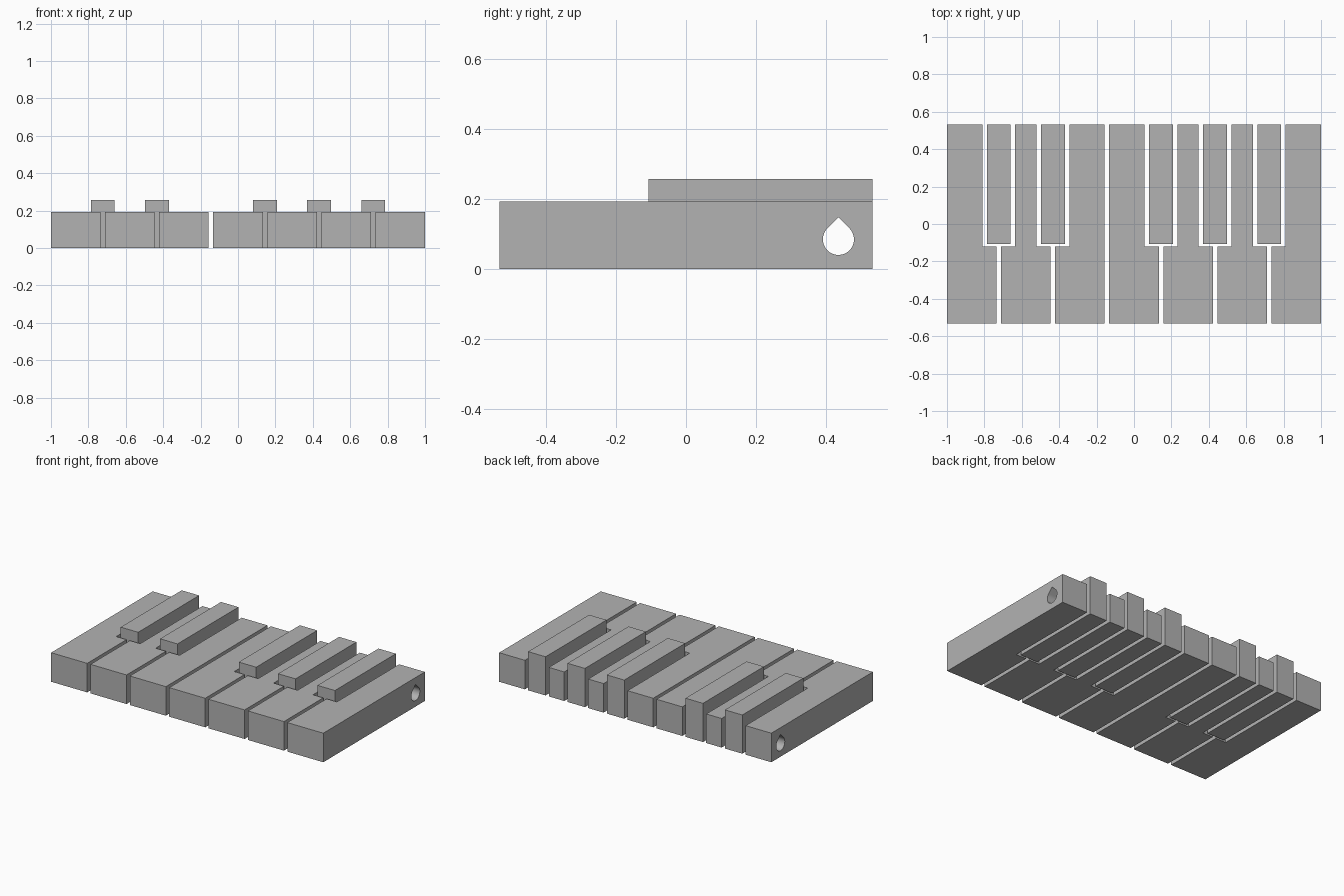
import bpy
import bmesh
import math

cube = bpy.data.objects.get("Cube")
if cube:
    bpy.data.objects.remove(cube, do_unlink=True)

PITCH, GAP = 0.2892, 0.0245          # key spacing and slit between keys
FRONT, BACK = -0.533, 0.533
NOTCH_Y, NOTCH_HALF = -0.120, 0.088  # clearance cut around raised keys
RAISED_Y, RAISED_HALF = -0.107, 0.064
LOW_TOP, RAISED_TOP = 0.193, 0.257

grey = bpy.data.materials.new("grey plastic")
grey.use_nodes = True
grey.diffuse_color = (0.45, 0.45, 0.45, 1)
grey.node_tree.nodes["Principled BSDF"].inputs["Base Color"].default_value = (0.45, 0.45, 0.45, 1)


def prism(name, outline, direction):
    """Extrude a closed outline along a direction."""
    bm = bmesh.new()
    face = bm.faces.new([bm.verts.new(p) for p in outline])
    ext = bmesh.ops.extrude_face_region(bm, geom=[face])
    moved = [v for v in ext["geom"] if isinstance(v, bmesh.types.BMVert)]
    bmesh.ops.translate(bm, verts=moved, vec=direction)
    bmesh.ops.recalc_face_normals(bm, faces=bm.faces)
    mesh = bpy.data.meshes.new(name)
    bm.to_mesh(mesh)
    bm.free()
    mesh.materials.append(grey)
    obj = bpy.data.objects.new(name, mesh)
    bpy.context.collection.objects.link(obj)
    return obj


# Slit centres carrying a raised key (none in the middle of the octave)
raised_slits = [i for i in range(1, 7) if i != 3]


def slit_x(i):
    return (i - 3.5) * PITCH


keys = []

# Low keys, notched beside the raised ones
for i in range(7):
    x0 = -1 if i == 0 else slit_x(i) + GAP / 2
    x1 = 1 if i == 6 else slit_x(i + 1) - GAP / 2
    outline = [(x0, FRONT), (x1, FRONT)]
    if i + 1 in raised_slits:
        n = slit_x(i + 1) - NOTCH_HALF
        outline += [(x1, NOTCH_Y), (n, NOTCH_Y), (n, BACK)]
    else:
        outline.append((x1, BACK))
    if i in raised_slits:
        n = slit_x(i) + NOTCH_HALF
        outline += [(n, BACK), (n, NOTCH_Y), (x0, NOTCH_Y)]
    else:
        outline.append((x0, BACK))
    keys.append(prism(f"low_key_{i + 1}", [(x, y, 0) for x, y in outline], (0, 0, LOW_TOP)))

# Raised keys
for n, i in enumerate(raised_slits):
    a, b = slit_x(i) - RAISED_HALF, slit_x(i) + RAISED_HALF
    outline = [(a, RAISED_Y, 0), (b, RAISED_Y, 0), (b, BACK, 0), (a, BACK, 0)]
    keys.append(prism(f"raised_key_{n + 1}", outline, (0, 0, RAISED_TOP)))

# Teardrop rod hole running through every key
R, HOLE_Y, HOLE_Z, STEPS = 0.0445, 0.436, 0.0845, 36
drop = [(-1.2, HOLE_Y, HOLE_Z + R * math.sqrt(2))]
for k in range(STEPS + 1):
    t = math.radians(135 + 270 * k / STEPS)
    drop.append((-1.2, HOLE_Y + R * math.cos(t), HOLE_Z + R * math.sin(t)))
cutter = prism("rod_hole_cutter", drop, (2.4, 0, 0))
cutter.hide_render = True

for key in keys:
    mod = key.modifiers.new("rod_hole", "BOOLEAN")
    mod.operation = "DIFFERENCE"
    mod.solver = "EXACT"
    mod.object = cutter

# Bake the holes, then drop the cutter
graph = bpy.context.evaluated_depsgraph_get()
baked = [bpy.data.meshes.new_from_object(key.evaluated_get(graph)) for key in keys]
for key, mesh in zip(keys, baked):
    key.modifiers.clear()
    key.data = mesh
bpy.data.objects.remove(cutter, do_unlink=True)

# Smooth hole walls, sharp key edges
bpy.ops.object.select_all(action="DESELECT")
for key in keys:
    key.select_set(True)
bpy.context.view_layer.objects.active = keys[0]
bpy.ops.object.shade_smooth_by_angle(angle=math.radians(30))
